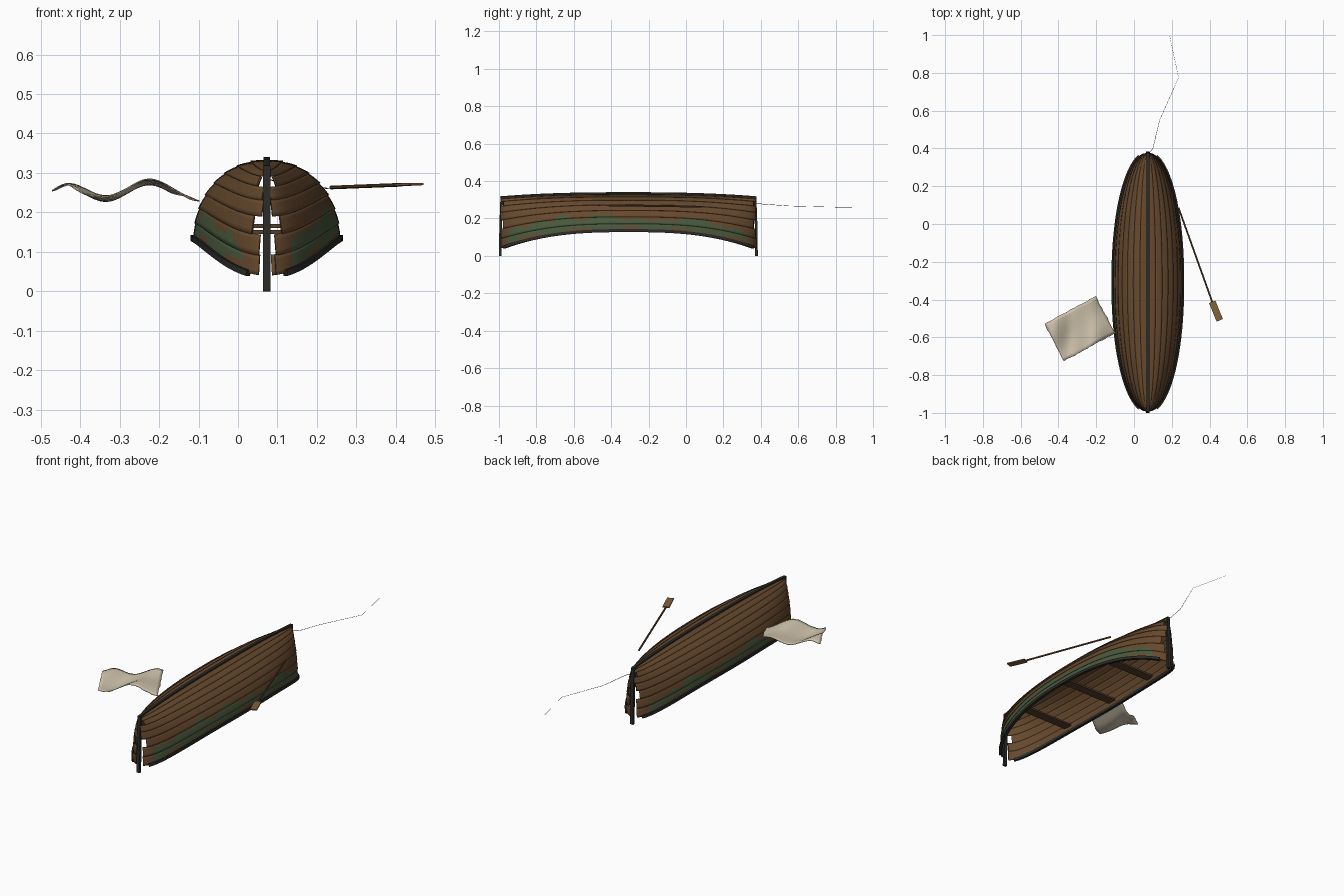
import bpy, bmesh, math, random
from mathutils import Vector

if "Cube" in bpy.data.objects:
    bpy.data.objects.remove(bpy.data.objects["Cube"])

random.seed(4)
CX, CY, HALF, BEAM = 0.073, -0.308, 0.685, 0.183


def mat(name, rgb):
    m = bpy.data.materials.new(name)
    m.diffuse_color = (*rgb, 1)
    m.use_nodes = True
    m.node_tree.nodes["Principled BSDF"].inputs["Base Color"].default_value = m.diffuse_color
    return m


WOOD = mat("brown_wood", (0.135, 0.067, 0.027))
MOSS = mat("moss_green", (0.068, 0.1, 0.047))
RUST = mat("red_brown", (0.17, 0.06, 0.022))
TRIM = mat("charcoal_trim", (0.024, 0.025, 0.021))
SEAT = mat("seat_wood", (0.09, 0.05, 0.025))
OAR = mat("oar_wood", (0.23, 0.115, 0.047))
SHAFT = mat("shaft_wood", (0.13, 0.07, 0.033))
CLOTH = mat("canvas_cream", (0.62, 0.54, 0.41))
ROPE = mat("rope_grey", (0.06, 0.055, 0.045))


def finish(name, bm, mats, angle=35):
    bmesh.ops.recalc_face_normals(bm, faces=bm.faces)
    me = bpy.data.meshes.new(name)
    bm.to_mesh(me)
    bm.free()
    for m in mats:
        me.materials.append(m)
    ob = bpy.data.objects.new(name, me)
    bpy.context.collection.objects.link(ob)
    bpy.context.view_layer.objects.active = ob
    ob.select_set(True)
    bpy.ops.object.shade_smooth_by_angle(angle=math.radians(angle))
    ob.select_set(False)
    return ob


def interp(pts, x):
    """Eased interpolation through (x, value) pairs."""
    if x <= pts[0][0]:
        return pts[0][1]
    for (a, va), (b, vb) in zip(pts, pts[1:]):
        if x <= b:
            k = (x - a) / (b - a)
            return va + (vb - va) * k * k * (3 - 2 * k)
    return pts[-1][1]


def sweep(name, path, w, h, m, sides=4, taper=1.0):
    """Sweep a rectangular or round section along a path."""
    bm = bmesh.new()
    path = [Vector(p) for p in path]
    rings = []
    for i, p in enumerate(path):
        d = (path[min(i + 1, len(path) - 1)] - path[max(i - 1, 0)]).normalized()
        ref = Vector((0, 0, 1)) if abs(d.z) < 0.9 else Vector((0, 1, 0))
        s = d.cross(ref).normalized()
        u = s.cross(d)
        r = 0.5 / math.cos(math.pi / 4) if sides == 4 else 0.5
        r *= 1 + (taper - 1) * i / (len(path) - 1)
        ring = []
        for k in range(sides):
            a = 2 * math.pi * (k + 0.5) / sides
            ring.append(bm.verts.new(p + s * w * r * math.cos(a) + u * h * r * math.sin(a)))
        rings.append(ring)
    for r0, r1 in zip(rings, rings[1:]):
        for k in range(sides):
            bm.faces.new((r0[k], r0[(k + 1) % sides], r1[(k + 1) % sides], r1[k]))
    bm.faces.new(rings[0])
    bm.faces.new(rings[-1])
    return finish(name, bm, [m])


# Hull lines: t runs -1..1 along the boat, a runs 0 (keel) to 1 (rim)
def half_width(t):
    return BEAM * math.sqrt(max(0.0, 1 - abs(t) ** 2.15))


def rim_z(t):
    return 0.135 - 0.095 * abs(t) ** 2.7


def keel_z(t):
    return 0.331 - 0.022 * abs(t) ** 2.6


def hull_point(side, t, a, lap=0.0):
    ang = a * math.pi / 2
    x = half_width(t) * math.sin(ang) ** 0.95 if a > 0 else 0
    z = rim_z(t) + (keel_z(t) - rim_z(t)) * math.cos(ang)
    return Vector((CX + side * (x + lap * math.sin(ang)), CY + HALF * t,
                   z + lap * math.cos(ang)))


# Upper edge of the moss along the boat
MOSS_TOP = [(-0.965, 0.03), (-0.95, 0.13), (-0.9, 0.155), (-0.75, 0.185), (-0.65, 0.215),
            (-0.55, 0.19), (-0.46, 0.225), (-0.36, 0.2), (-0.1, 0.187), (0.1, 0.2),
            (0.14, 0.165), (0.25, 0.15), (0.32, 0.12), (0.345, 0.03)]

# Overlapping planks on both sides
PLANKS, ROWS, COLS = 8, 4, 90
for side, label in ((1, "right"), (-1, "left")):
    bm = bmesh.new()
    for p in range(PLANKS):
        # two planks per side are broken off short at the ends
        end0, end1 = (random.uniform(0.975, 0.983) if p in (2, 5)
                      else random.uniform(0.993, 0.999) for _ in range(2))
        grid = []
        for r in range(ROWS + 1):
            k = r / ROWS
            row = []
            for c in range(COLS + 1):
                s = math.sin(math.pi / 2 * (2 * c / COLS - 1))
                t = s * (end0 if s < 0 else end1)
                a = min(1.0, (p + k * 1.06) / PLANKS)
                row.append(bm.verts.new(hull_point(side, t, a, 0.001 + 0.003 * k)))
            grid.append(row)
        for r in range(ROWS):
            for c in range(COLS):
                f = bm.faces.new((grid[r][c], grid[r][c + 1], grid[r + 1][c + 1], grid[r + 1][c]))
                q = f.calc_center_median()
                top = interp(MOSS_TOP, q.y) - (0.01 if side < 0 else 0)
                top += 0.006 * math.sin(q.y * 47 + side)
                rim = rim_z((q.y - CY) / HALF)
                low = rim + 0.012 + 0.012 * math.sin(q.y * 23 + 2 * side)
                if low < q.z < top:
                    f.material_index = 1
                elif low - 0.008 < q.z <= low < top and c % 5 < 2:
                    f.material_index = 2
    ob = finish(label + "_planks", bm, [WOOD, MOSS, RUST] + [WOOD] * 3)
    # thickness goes towards the inside, which stays plain wood
    sol = ob.modifiers.new("thickness", "SOLIDIFY")
    sol.thickness = 0.005
    sol.material_offset = 3
    sol.offset = -1
    if ob.data.polygons[COLS // 2].normal.z < 0:
        ob.data.flip_normals()
    # rim rail
    ts = [math.sin(math.pi / 2 * (i / 20 - 1)) * 0.972 for i in range(41)]
    sweep(label + "_rim_rail", [hull_point(side, t, 1, 0.002) for t in ts], 0.016, 0.016, TRIM)

# Keel strip and end posts
sweep("keel", [(CX, CY + HALF * t, keel_z(t) + 0.002) for t in
               [i / 12 - 1 for i in range(25)]], 0.016, 0.015, TRIM)
for s, label in ((-1, "front"), (1, "back")):
    sweep(label + "_post", [(CX, CY + s * (HALF - 0.008), 0.317),
                            (CX, CY + s * (HALF - 0.002), 0.16),
                            (CX, CY + s * HALF, 0.0)], 0.019, 0.014, TRIM)

# Three seats across the inside
for i, t in enumerate((-0.5, 0.0, 0.5)):
    z = rim_z(t) + 0.03
    w = half_width(t) * 0.97
    y = CY + HALF * t
    sweep("seat_%d" % (i + 1), [(CX - w, y, z), (CX + w, y, z)], 0.052, 0.01, SEAT)

# Oar
tip, neck, grip = (0.454, -0.51, 0.272), (0.414, -0.412, 0.27), (0.236, 0.085, 0.263)
sweep("oar_shaft", [grip, neck], 0.01, 0.01, SHAFT, 8)
sweep("oar_blade", [neck, tip], 0.036, 0.006, OAR)

# Loose rope, thinning towards its free end
sweep("rope", [(CX, 0.365, 0.285), (0.1, 0.4, 0.278), (0.136, 0.55, 0.267),
               (0.236, 0.775, 0.261), (0.188, 1.0, 0.258)], 0.003, 0.003, ROPE, 5, 0.3)

# Rippled cloth with uneven edges
WAVE = [(-0.475, 0.255), (-0.43, 0.268), (-0.335, 0.236), (-0.225, 0.279), (-0.1, 0.229)]
bm = bmesh.new()
NU, NV = 20, 12
corner, du, dv = Vector((-0.475, -0.53, 0)), Vector((0.272, 0.148, 0)), Vector((0.105, -0.195, 0))
vs = []
for i in range(NU + 1):
    col = []
    for j in range(NV + 1):
        u, v = i / NU, j / NV
        if i in (0, NU):
            u += random.uniform(-0.008, 0.008)
        if j in (0, NV):
            v += random.uniform(-0.01, 0.01)
        q = corner + du * u + dv * v
        q.z = interp(WAVE, q.x) + 0.007 * math.sin(v * math.pi * 2 + u * 3)
        col.append(bm.verts.new(q))
    vs.append(col)
for i in range(NU):
    for j in range(NV):
        bm.faces.new((vs[i][j], vs[i + 1][j], vs[i + 1][j + 1], vs[i][j + 1]))
cloth = finish("cloth", bm, [CLOTH], 60)
cloth.modifiers.new("thickness", "SOLIDIFY").thickness = 0.003
